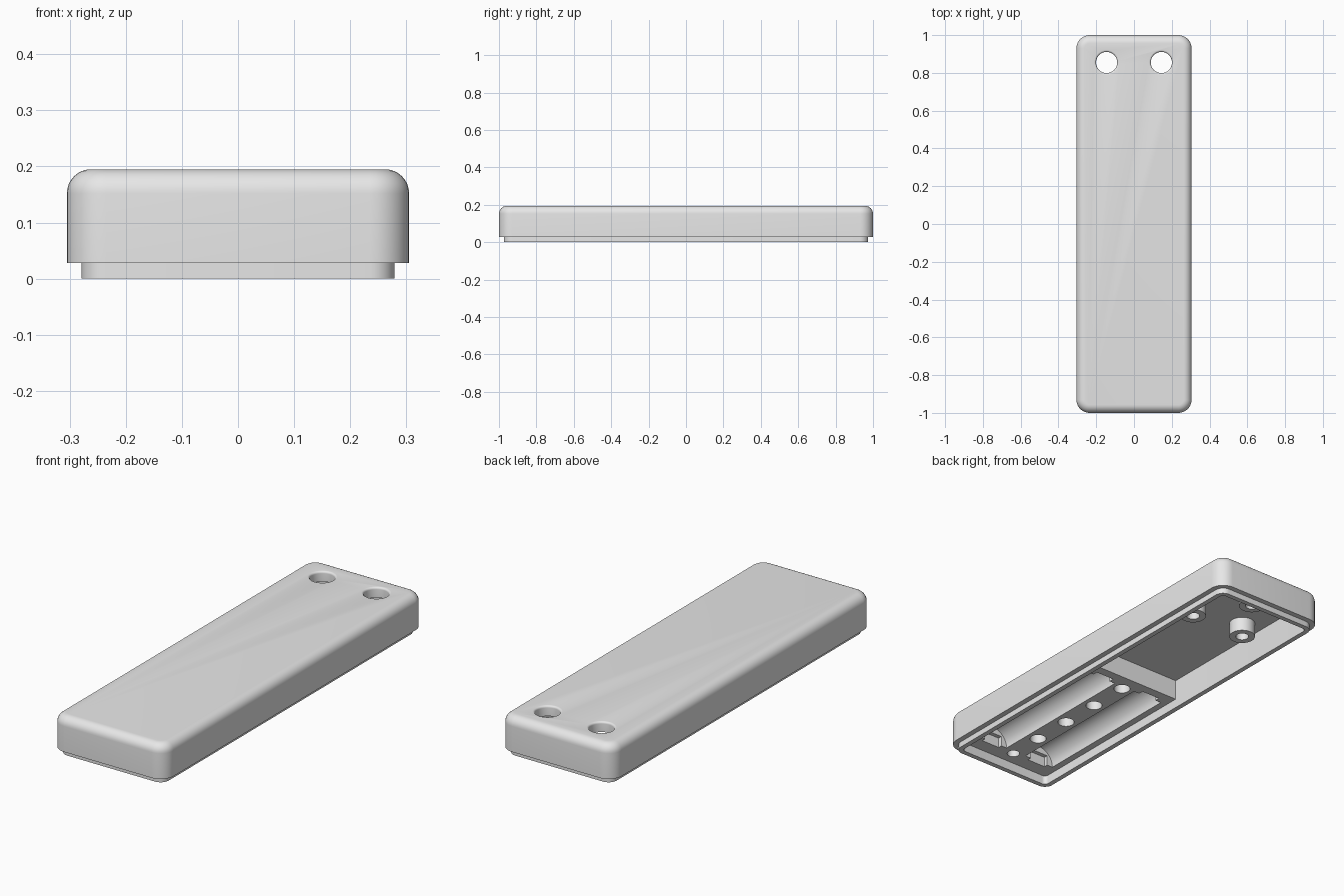
import bpy, bmesh
from math import sin, cos, pi, radians

cube = bpy.data.objects.get("Cube")
if cube:
    bpy.data.objects.remove(cube)

grey = bpy.data.materials.new("light grey plastic")
grey.use_nodes = True
grey.diffuse_color = (0.8, 0.8, 0.8, 1)
grey.node_tree.nodes["Principled BSDF"].inputs["Base Color"].default_value = (0.8, 0.8, 0.8, 1)

HALF_X, HALF_Y, CORNER = 0.305, 1.0, 0.07
HEIGHT, CEILING, FILLET = 0.195, 0.145, 0.043
PLATE = 0.045          # underside of the battery block


def loft(name, loops):
    """Skin a stack of equal-length loops and cap both ends."""
    bm = bmesh.new()
    rings = [[bm.verts.new(p) for p in loop] for loop in loops]
    for a, b in zip(rings, rings[1:]):
        for i in range(len(a)):
            j = (i + 1) % len(a)
            bm.faces.new((a[i], a[j], b[j], b[i]))
    bm.faces.new(rings[0])
    bm.faces.new(rings[-1])
    bmesh.ops.recalc_face_normals(bm, faces=bm.faces)
    mesh = bpy.data.meshes.new(name)
    bm.to_mesh(mesh)
    bm.free()
    mesh.materials.append(grey)
    obj = bpy.data.objects.new(name, mesh)
    bpy.context.collection.objects.link(obj)
    return obj


def rounded_loop(inset, z, steps=8):
    """Rounded rectangle, drawn in from the outer wall."""
    r = max(CORNER - inset, 0.02)
    cx, cy = HALF_X - inset - r, HALF_Y - inset - r
    points = []
    for q, (sx, sy) in enumerate(((1, 1), (-1, 1), (-1, -1), (1, -1))):
        for k in range(steps + 1):
            t = (q + k / steps) * pi / 2
            points.append((sx * cx + r * cos(t), sy * cy + r * sin(t), z))
    return points


def lathe(name, x, y, profile, n=40):
    """Turn a (radius, z) profile around a vertical axis."""
    turn = [2 * pi * i / n for i in range(n)]
    return loft(name, [[(x + r * cos(t), y + r * sin(t), z) for t in turn] for r, z in profile])


def trough(x, r, y0, y1, n=48):
    turn = [2 * pi * i / n for i in range(n)]
    return loft("trough_cutter", [[(x + r * cos(t), y, PLATE + r * sin(t)) for t in turn]
                                  for y in (y0, y1)])


def box(name, x0, x1, y0, y1, z0, z1):
    return loft(name, [[(x0, y0, z), (x1, y0, z), (x1, y1, z), (x0, y1, z)] for z in (z0, z1)])


def cut(obj, cutters):
    bpy.context.view_layer.objects.active = obj
    for cutter in cutters:
        mod = obj.modifiers.new("cut", 'BOOLEAN')
        mod.operation, mod.solver, mod.object = 'DIFFERENCE', 'EXACT', cutter
        bpy.ops.object.modifier_apply(modifier=mod.name)
        bpy.data.objects.remove(cutter)


def smooth(obj):
    bpy.ops.object.select_all(action='DESELECT')
    obj.select_set(True)
    bpy.context.view_layer.objects.active = obj
    bpy.ops.object.shade_smooth_by_angle(angle=radians(30))


# Hollow shell: inner wall, stepped lip, outer wall and rounded top edge
profile = [(0.05, CEILING), (0.05, 0), (0.026, 0), (0.026, 0.028), (0, 0.028)]
for k in range(9):
    t = k / 8 * pi / 2
    profile.append((FILLET * (1 - cos(t)), HEIGHT - FILLET + FILLET * sin(t)))
shell = loft("shell", [rounded_loop(*p) for p in profile])

# Two through holes in the top, with softly rounded rims
rim = [(0.056, 0.1)]
for k in range(6):
    t = k / 5 * pi / 2
    rim.append((0.066 - 0.01 * cos(t), HEIGHT - 0.01 + 0.01 * sin(t)))
rim.append((0.066, 0.25))
cut(shell, [lathe("hole_cutter", s * 0.145, 0.855, rim) for s in (-1, 1)])
smooth(shell)

# Battery block with two troughs, contact slots and a row of round pockets
block = box("battery_block", -0.26, 0.26, -0.955, 0, PLATE, CEILING + 0.005)
cutters = []
for s in (-1, 1):
    x = s * 0.14
    cutters.append(trough(x, 0.082, -0.86, -0.07))
    cutters.append(box("slot_cutter", x - 0.05, x + 0.05, -0.88, -0.045, 0.02, 0.095))
for i in range(4):
    cutters.append(lathe("pocket_cutter", 0, -0.7 + i * 0.204, [(0.038, 0.02), (0.038, 0.13)]))
cutters.append(lathe("screw_cutter", 0, -0.88, [(0.029, 0.02), (0.029, 0.13)]))
cut(block, cutters)
smooth(block)

# Screw bosses hanging from the ceiling
for name, x, y in (("left_boss", 0.15, 0.61), ("right_boss", -0.15, 0.61), ("back_boss", 0, 0.86)):
    smooth(lathe(name, x, y, [(0.06, CEILING + 0.005), (0.06, 0.075), (0.03, 0.075), (0.03, 0.14)]))
